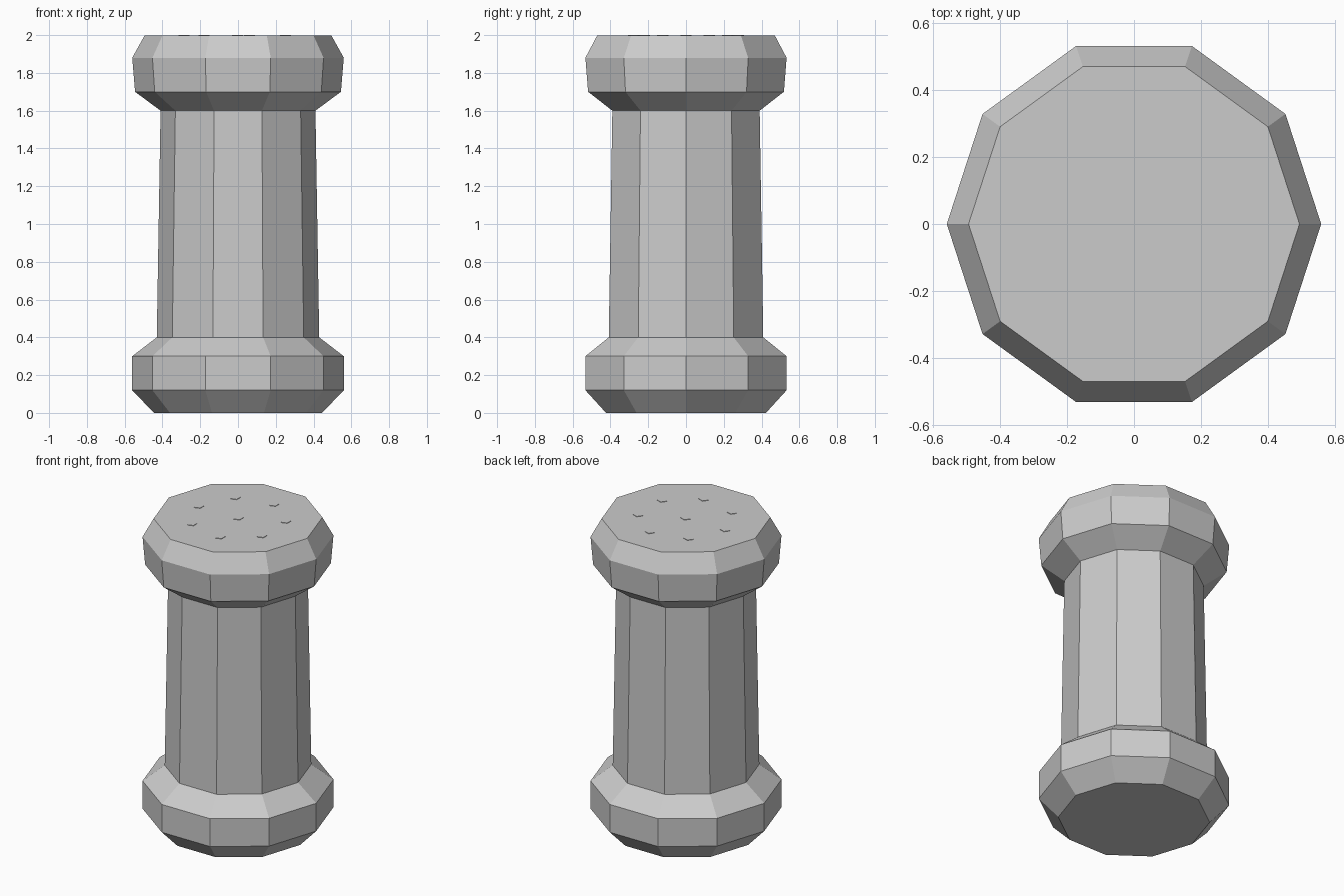
import bpy, bmesh, math

if "Cube" in bpy.data.objects:
    bpy.data.objects.remove(bpy.data.objects["Cube"])

SIDES = 10
TOP = 2.0
LIFT = 0.003  # height of the thin hole marks

grey = bpy.data.materials.new("plain grey")
grey.diffuse_color = (0.6, 0.6, 0.6, 1)
grey.use_nodes = True
grey.node_tree.nodes["Principled BSDF"].inputs["Base Color"].default_value = grey.diffuse_color


def add_object(name, bm):
    bmesh.ops.recalc_face_normals(bm, faces=bm.faces)
    mesh = bpy.data.meshes.new(name)
    bm.to_mesh(mesh)
    bm.free()
    mesh.materials.append(grey)
    obj = bpy.data.objects.new(name, mesh)
    bpy.context.collection.objects.link(obj)
    return obj


def lathe(name, profile, cap_bottom=False, cap_top=False):
    """Ten-sided turned part from (radius, height) pairs."""
    bm = bmesh.new()
    rings = [[bm.verts.new((r * math.cos(math.tau * i / SIDES),
                            r * math.sin(math.tau * i / SIDES), z))
              for i in range(SIDES)] for r, z in profile]
    for a, b in zip(rings, rings[1:]):
        for i in range(SIDES):
            j = (i + 1) % SIDES
            bm.faces.new((a[i], a[j], b[j], b[i]))
    if cap_bottom:
        bm.faces.new(rings[0][::-1])
    if cap_top:
        bm.faces.new(rings[-1])
    # open parts still get outward normals by closing temporarily
    ends = []
    if not cap_bottom:
        ends.append(bm.faces.new(rings[0][::-1]))
    if not cap_top:
        ends.append(bm.faces.new(rings[-1]))
    bmesh.ops.recalc_face_normals(bm, faces=bm.faces)
    bmesh.ops.delete(bm, geom=ends, context='FACES_ONLY')
    return add_object(name, bm)


# Body: flared foot, slightly tapered shaft, chamfered cap
lathe("foot", [(0.445, 0), (0.56, 0.12), (0.56, 0.30), (0.43, 0.40)], cap_bottom=True)
lathe("shaft", [(0.43, 0.40), (0.41, 1.60)])
lathe("cap", [(0.41, 1.60), (0.545, 1.70), (0.56, 1.88), (0.495, TOP - LIFT)], cap_top=True)

# Shaker holes: one in the centre and a ring of seven, thin five-sided plates
spots = [(0, 0)] + [(0.283 * math.cos(math.pi + math.tau * k / 7),
                     0.283 * math.sin(math.pi + math.tau * k / 7)) for k in range(7)]
bm = bmesh.new()
for cx, cy in spots:
    pts = [(cx + 0.032 * math.cos(math.pi + math.tau * i / 5),
            cy + 0.032 * math.sin(math.pi + math.tau * i / 5)) for i in range(5)]
    low = [bm.verts.new((x, y, TOP - 2 * LIFT)) for x, y in pts]
    high = [bm.verts.new((x, y, TOP)) for x, y in pts]
    bm.faces.new(high)
    bm.faces.new(low[::-1])
    for i in range(5):
        j = (i + 1) % 5
        bm.faces.new((low[i], low[j], high[j], high[i]))
add_object("shaker_holes", bm)
